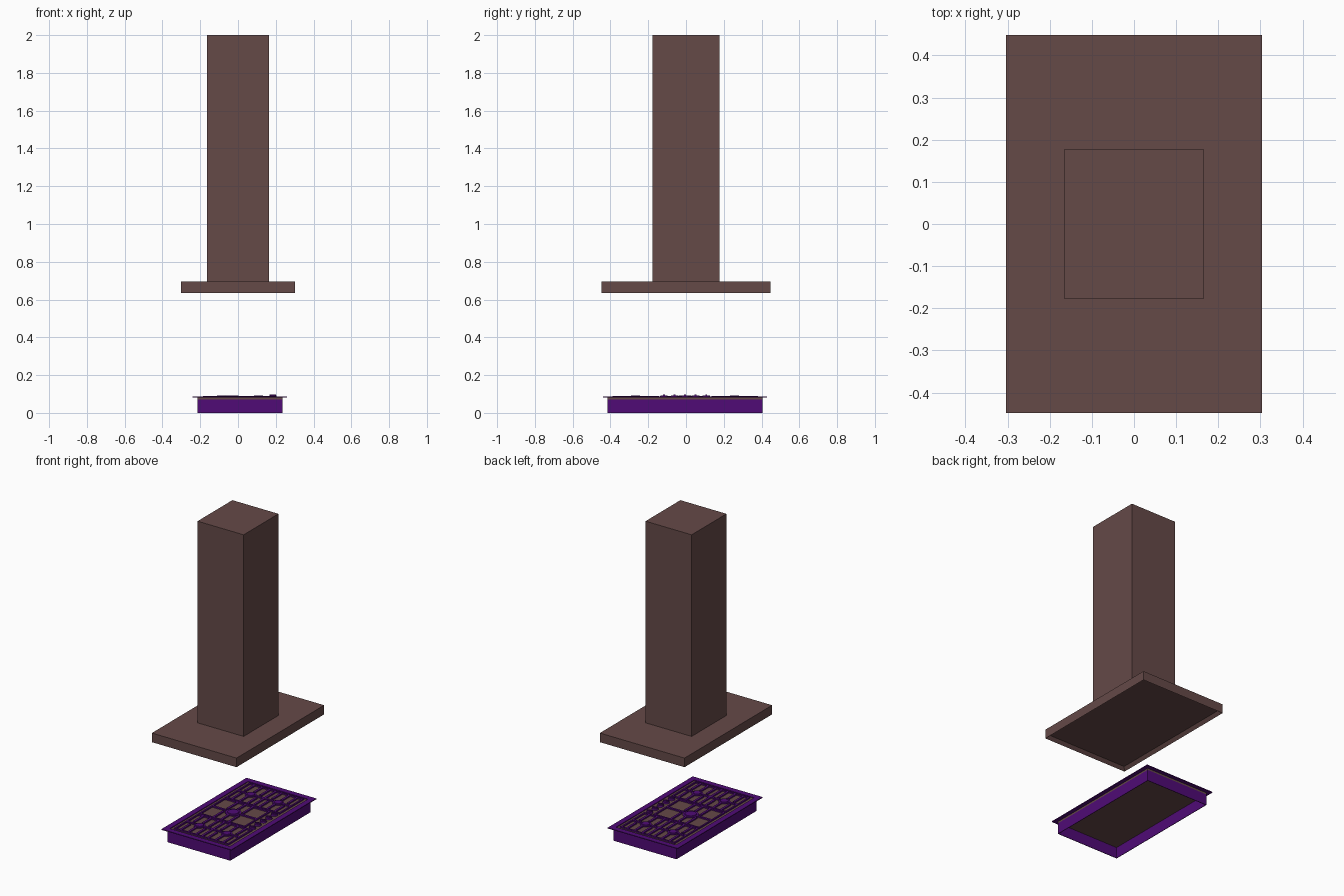
import bpy
import bmesh
import math
from mathutils import Vector

old = bpy.data.objects.get("Cube")
if old:
    bpy.data.objects.remove(old, do_unlink=True)


def material(name, rgb):
    m = bpy.data.materials.new(name)
    m.use_nodes = True
    m.diffuse_color = (*rgb, 1)
    m.node_tree.nodes["Principled BSDF"].inputs["Base Color"].default_value = (*rgb, 1)
    return m


BROWN = material("dull brown", (0.13, 0.067, 0.064))
PURPLE = material("deep purple", (0.08, 0.0033, 0.18))


def finish(name, bm, mat):
    bmesh.ops.recalc_face_normals(bm, faces=bm.faces)
    mesh = bpy.data.meshes.new(name)
    bm.to_mesh(mesh)
    bm.free()
    mesh.materials.append(mat)
    obj = bpy.data.objects.new(name, mesh)
    bpy.context.collection.objects.link(obj)
    return obj


def add_box(bm, x0, x1, y0, y1, z0, z1):
    verts = bmesh.ops.create_cube(bm, size=1)["verts"]
    bmesh.ops.scale(bm, vec=(x1 - x0, y1 - y0, z1 - z0), verts=verts)
    bmesh.ops.translate(bm, vec=((x0 + x1) / 2, (y0 + y1) / 2, (z0 + z1) / 2), verts=verts)


def box(name, mat, *bounds):
    bm = bmesh.new()
    add_box(bm, *bounds)
    return finish(name, bm, mat)


def ring(name, mat, x0, x1, y0, y1, z0, z1, w):
    """Rectangular frame with an open middle, w wide."""
    bm = bmesh.new()
    add_box(bm, x0, x1, y0, y1, z0, z1)
    ends = [f for f in bm.faces if abs(f.normal.z) > 0.9]
    bmesh.ops.inset_individual(bm, faces=ends, thickness=w)
    bmesh.ops.bridge_loops(bm, edges=list({e for f in ends for e in f.edges}))
    bmesh.ops.delete(bm, geom=ends, context="FACES_ONLY")
    return finish(name, bm, mat)


def disc(name, x, y, z0, z1, r, r_top, sides=24):
    bm = bmesh.new()
    bmesh.ops.create_cone(bm, cap_ends=True, segments=sides, radius1=r, radius2=r_top, depth=z1 - z0)
    bmesh.ops.translate(bm, vec=(x, y, (z0 + z1) / 2), verts=bm.verts)
    obj = finish(name, bm, PURPLE)
    bpy.ops.object.select_all(action="DESELECT")
    obj.select_set(True)
    bpy.context.view_layer.objects.active = obj
    bpy.ops.object.shade_smooth_by_angle(angle=math.radians(35))


# Hood: canopy with a recessed underside, and the chimney above it
bm = bmesh.new()
add_box(bm, -0.303, 0.303, -0.448, 0.448, 0.636, 0.695)
under = min(bm.faces, key=lambda f: f.calc_center_median().z)
bmesh.ops.inset_individual(bm, faces=[under], thickness=0.025)
bmesh.ops.translate(bm, vec=(0, 0, 0.02), verts=under.verts)
finish("hood_canopy", bm, BROWN)
box("chimney", BROWN, -0.165, 0.165, -0.178, 0.178, 0.695, 2.0)

# Cooktop: open-bottomed tray, cooking plate and thin overhanging rim
ring("cooktop_tray", PURPLE, -0.215, 0.235, -0.415, 0.405, 0, 0.071, 0.005)
box("cooktop_plate", BROWN, -0.215, 0.235, -0.415, 0.405, 0.071, 0.082)
ring("cooktop_rim", PURPLE, -0.24, 0.26, -0.44, 0.43, 0.082, 0.087, 0.05)

# Pan supports: a frame per section with fingers reaching toward each burner
Z0, Z1, BAR = 0.082, 0.09, 0.014


def grate(name, x0, x1, y0, y1, burners):
    ring(name + "_frame", PURPLE, x0, x1, y0, y1, Z0, Z1, BAR)
    bm = bmesh.new()
    h = BAR / 2
    cell = (x1 - x0) / len(burners)
    for i, (bx, by, r) in enumerate(burners):
        cx0, cx1 = x0 + i * cell, x0 + (i + 1) * cell
        if i:
            add_box(bm, cx0 - h, cx0 + h, y0, y1, Z0, Z1)
        add_box(bm, cx0, bx - r, by - h, by + h, Z0, Z1)
        add_box(bm, bx + r, cx1, by - h, by + h, Z0, Z1)
        for dx, gap in ((-0.055, 0.02), (0, r), (0.055, 0.02)):
            add_box(bm, bx + dx - h, bx + dx + h, y0, by - gap, Z0, Z1)
            add_box(bm, bx + dx - h, bx + dx + h, by + gap, y1, Z0, Z1)
    finish(name + "_fingers", bm, PURPLE)
    for i, (bx, by, r) in enumerate(burners):
        disc(f"{name}_burner_{i}", bx, by, Z0, 0.087, r, r)
        disc(f"{name}_burner_cap_{i}", bx, by, 0.087, 0.091, r * 0.75, r * 0.7)


for side, label in ((-1, "front"), (1, "back")):
    mid = -0.005 + side * 0.262
    grate(label + "_grate", -0.185, 0.205, mid - 0.123, mid + 0.123,
          [(-0.0875, mid, 0.034), (0.1075, mid, 0.034)])
grate("middle_grate", -0.185, 0.145, -0.137, 0.127, [(-0.03, -0.005, 0.048)])

# Row of five control knobs
for i in range(5):
    y = -0.005 + (i - 2) * 0.056
    disc(f"knob_{i}", 0.185, y, 0.082, 0.092, 0.021, 0.019, 20)
    box(f"knob_grip_{i}", PURPLE, 0.168, 0.202, y - 0.005, y + 0.005, 0.092, 0.097)
